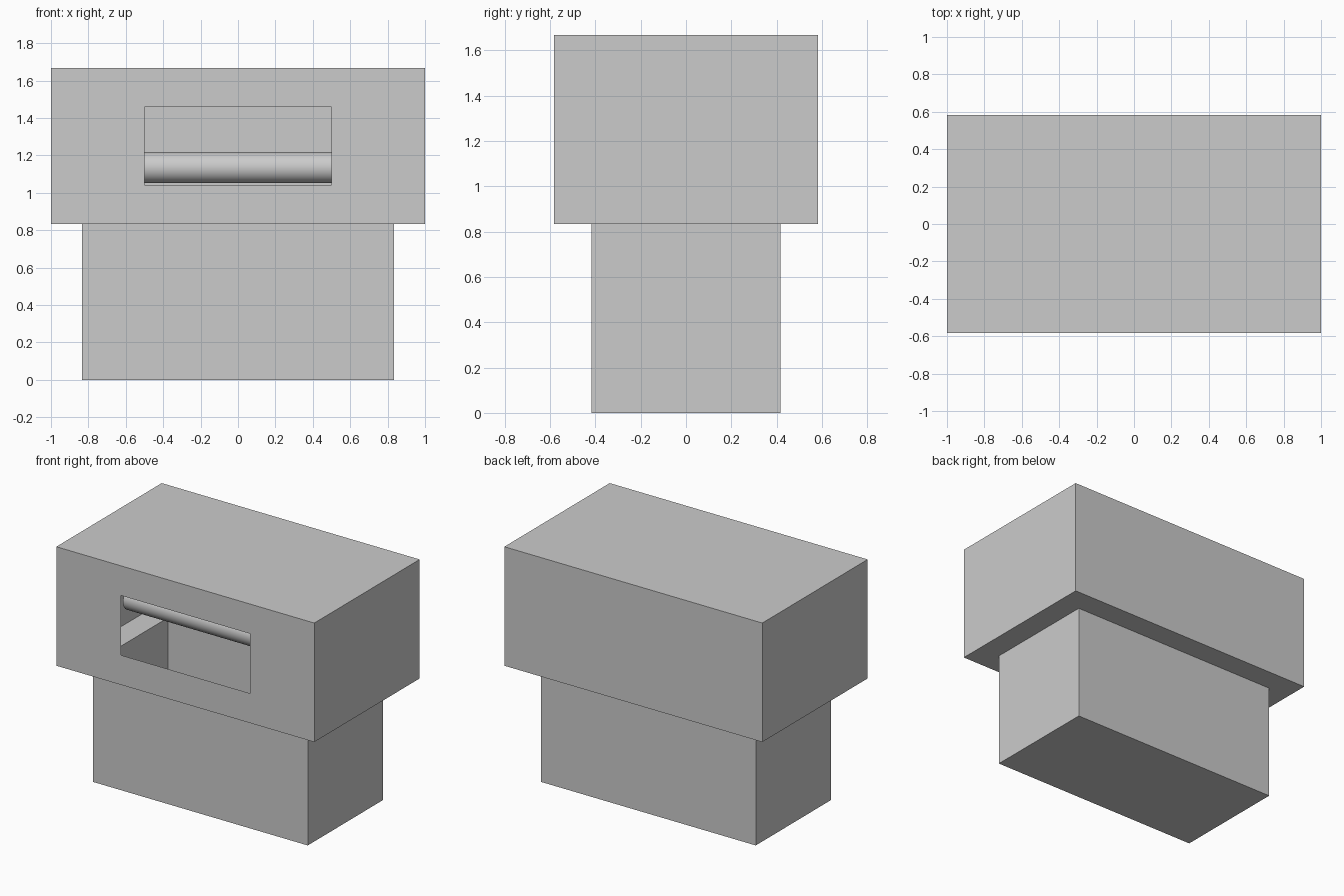
import bpy, bmesh
from math import pi
from mathutils import Matrix, Vector

if "Cube" in bpy.data.objects:
    bpy.data.objects.remove(bpy.data.objects["Cube"])

TOP_SIZE = (2.0, 1.167, 0.834)
TOP_Z = 1.25          # centre height of the upper box


def frame_face(bm, normal, half):
    """Inset the face with this normal and fit the inner face to half extents."""
    face = next(f for f in bm.faces if f.normal.dot(Vector(normal)) > 0.9)
    centre = face.calc_center_median()
    bmesh.ops.inset_region(bm, faces=[face], thickness=0.1)
    for v in face.verts:
        d = v.co - centre
        for i in range(3):
            if half[i]:
                v.co[i] = centre[i] + (half[i] if d[i] > 0 else -half[i])
    return face


def add_object(bm, name):
    mesh = bpy.data.meshes.new(name)
    bm.to_mesh(mesh)
    bm.free()
    obj = bpy.data.objects.new(name, mesh)
    bpy.context.collection.objects.link(obj)
    return obj


# Hollow body: wide upper box, narrower lower box, slot in the front
bm = bmesh.new()
bmesh.ops.create_cube(bm, size=1, matrix=Matrix.Translation((0, 0, TOP_Z))
                      @ Matrix.Diagonal((*TOP_SIZE, 1)))
bm.normal_update()
slot = frame_face(bm, (0, -1, 0), (0.5, 0, 0.209))
base = frame_face(bm, (0, 0, -1), (0.833, 0.417, 0))
floor = bmesh.ops.extrude_discrete_faces(bm, faces=[base])["faces"][0]
for v in floor.verts:
    v.co.z = 0
bmesh.ops.recalc_face_normals(bm, faces=bm.faces[:])
bmesh.ops.delete(bm, geom=[slot], context="FACES")
add_object(bm, "hollow_body")

# Round bar running across the inside, behind the slot
bm = bmesh.new()
bmesh.ops.create_cone(bm, cap_ends=True, segments=32, radius1=0.083, radius2=0.083,
                      depth=1.667, matrix=Matrix.Translation((0, 0, 1.135))
                      @ Matrix.Rotation(pi / 2, 4, "Y"))
bar = add_object(bm, "inner_bar")
bpy.context.view_layer.objects.active = bar
bar.select_set(True)
bpy.ops.object.shade_smooth_by_angle()
